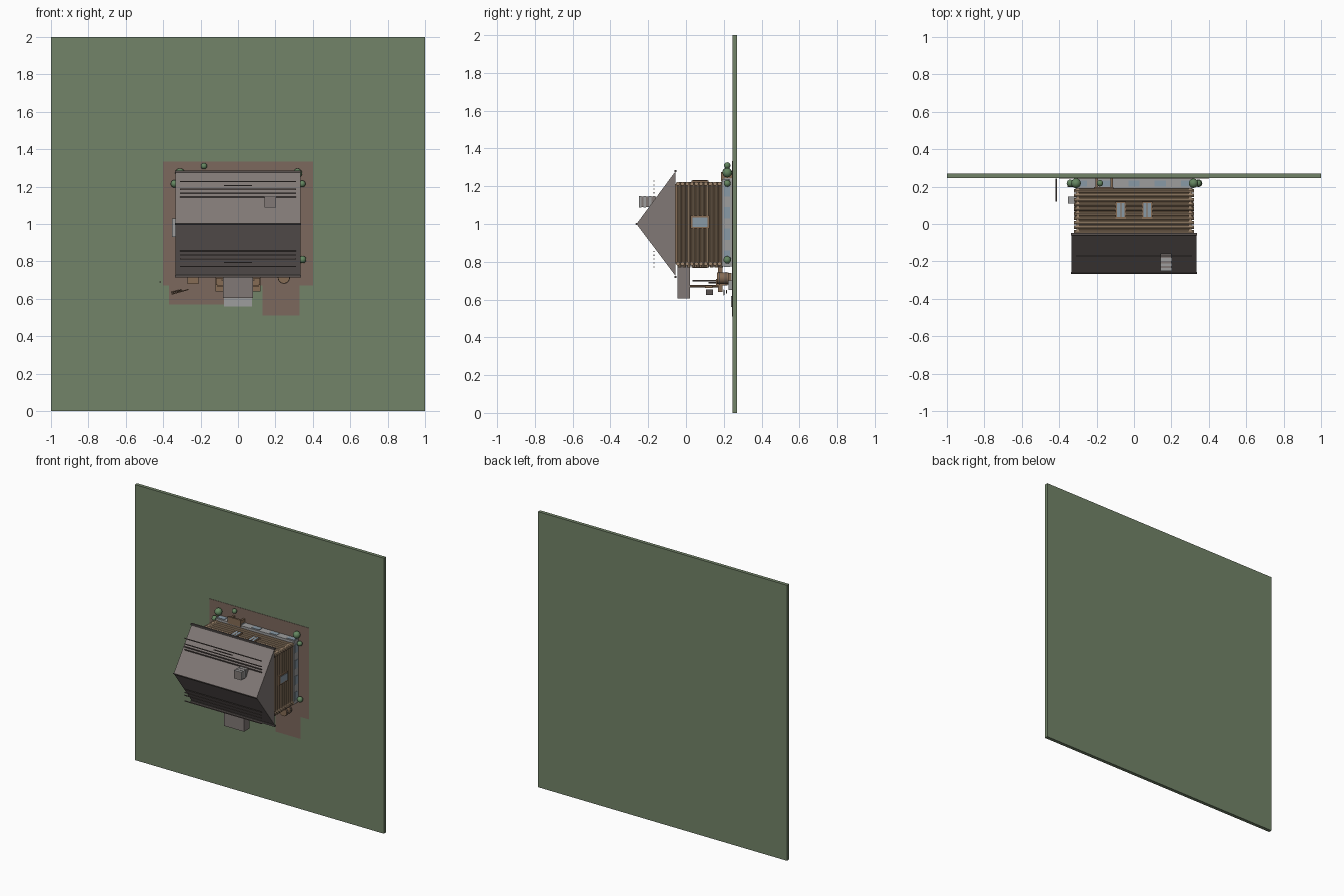
import bpy, math
from mathutils import Vector

if "Cube" in bpy.data.objects:
    bpy.data.objects.remove(bpy.data.objects["Cube"])

COL = dict(grass=(.17, .23, .14), dirt=(.20, .14, .11), roof=(.22, .19, .18), dark=(.10, .085, .08),
           log=(.36, .25, .16), wood=(.24, .15, .09), stone=(.34, .34, .34), glass=(.25, .32, .38),
           leaf=(.13, .24, .12), plank=(.15, .12, .11))
MATS = {}
for key, c in COL.items():
    MATS[key] = bpy.data.materials.new(key)
    MATS[key].diffuse_color = (*c, 1)


def mesh(name, verts, faces, mat):
    me = bpy.data.meshes.new(name)
    me.from_pydata(verts, [], faces)
    me.materials.append(MATS[mat])
    ob = bpy.data.objects.new(name, me)
    bpy.context.collection.objects.link(ob)
    return ob


def box(name, x, y, z, mat):
    v = [(a, b, c) for a in x for b in y for c in z]
    f = [(0, 1, 3, 2), (4, 6, 7, 5), (0, 4, 5, 1), (2, 3, 7, 6), (0, 2, 6, 4), (1, 5, 7, 3)]
    return mesh(name, v, f, mat)


def rod(name, a, b, r, mat, n=10):
    a, b = Vector(a), Vector(b)
    bpy.ops.mesh.primitive_cylinder_add(vertices=n, radius=r, depth=(b - a).length, location=(a + b) / 2)
    ob = bpy.context.object
    ob.rotation_euler = (b - a).to_track_quat('Z', 'Y').to_euler()
    ob.name = name
    ob.data.materials.append(MATS[mat])
    bpy.ops.object.shade_smooth_by_angle()
    return ob


# The cabin stands out of an upright ground plate: its "up" is -y, its porch faces -z
box("ground_plate", (-1, 1), (.245, .27), (0, 2), "grass")
box("yard_dirt", (-.4, .4), (.2425, .246), (.67, 1.333), "dirt")
box("woodyard_dirt", (-.37, -.07), (.243, .246), (.57, .67), "dirt")
box("path_dirt", (.13, .33), (.243, .246), (.51, .67), "dirt")
box("stepping_stone", (-.075, .075), (.238, .246), (.56, .62), "stone")
box("lower_step", (-.075, .075), (.225, .246), (.65, .7), "stone")

# Stone base with raised blocks
box("foundation", (-.315, .315), (.19, .245), (.775, 1.235), "stone")
for i in range(5):
    c = -.21 + i * .14 - .07
    for z in (.773, 1.232):
        box("foundation_block", (c - .03, c + .03), (.2, .232), (z, z + .006), "glass")
for i in range(4):
    c = .83 + i * .115
    for x in (-.318, .312):
        box("foundation_block", (x, x + .006), (.2, .232), (c - .03, c + .03), "glass")

# Crossed log walls around a solid core
box("wall_core", (-.297, .297), (-.055, .19), (.79, 1.212), "wood")
for i in range(10):
    y = .178 - .0245 * i
    for z in (.79, 1.213):
        rod("wall_log", (-.32, y, z), (.32, y, z), .0105, "log")
    for x in (-.3, .3):
        rod("side_log", (x, y + .008, .77), (x, y + .008, 1.222), .0095, "log")

# Gable roof with eave boards, ridge beam and shingle battens
prism = [(x, y, z) for x in (-.333, .333) for y, z in ((-.055, .725), (-.262, 1.0), (-.055, 1.28))]
mesh("roof", prism, [(0, 1, 2), (5, 4, 3), (0, 3, 4, 1), (1, 4, 5, 2), (2, 5, 3, 0)], "roof")
for z in (.72, 1.28):
    box("eave_board", (-.338, .338), (-.062, -.049), (z - .005, z + .006), "dark")
rod("ridge_beam", (-.336, -.262, 1), (.336, -.262, 1), .005, "dark", 6)
for s in (-1, 1):
    for i in range(5):
        z = 1 + s * (.145 + .0205 * i)
        w = .075 if i == 3 else .31
        box("shingle_batten", (-w, w), (-.173, -.168), (z - .003, z + .003), "plank")

# Chimney with stone courses
box("chimney", (.143, .2), (-.25, -.16), (1.09, 1.145), "roof")
for y in (-.25, -.225, -.197):
    box("chimney_course", (.141, .202), (y, y + .014), (1.088, 1.147), "stone")

# Porch: canopy, deck, posts and rails
box("porch_canopy", (-.08, .08), (-.045, .02), (.605, .79), "roof")
box("porch_deck", (-.12, .12), (.17, .192), (.64, .775), "wood")
for s in (-1, 1):
    rod("porch_post", (s * .07, .02, .67), (s * .07, .18, .67), .006, "wood", 8)
    rod("porch_brace", (s * .085, .035, .70), (s * .085, .16, .70), .004, "plank", 6)
    box("porch_rail", sorted((s * .055, s * .11)), (.1, .14), (.662, .674), "wood")
    box("bracket", sorted((s * .08, s * .118)), (.16, .22), (.675, .71), "wood")

# Door and windows with cross bars
box("door", (-.045, .045), (.04, .185), (.774, .79), "plank")
for x in (-.2, .2, -.07, .07):
    for z, front in ((.776, 1), (1.224, 0)):
        if front == (abs(x) > .1):
            w = .045 if front else .028
            box("window_frame", (x - w, x + w), (.03, .12), (z - .005, z + .005), "wood")
            box("window_pane", (x - w + .008, x + w - .008), (.038, .112), (z - .007, z + .007), "glass")
            box("window_bar", (x - .003, x + .003), (.035, .115), (z - .008, z + .008), "wood")
for s in (-1, 1):
    x = s * .309
    box("side_window_frame", (x - .006, x + .006), (.025, .125), (.975, 1.045), "wood")
    box("side_window_pane", (x - .008, x + .008), (.035, .115), (.985, 1.035), "glass")

# Yard items: crate, barrel, signpost, tool, side shelf, bench and lantern
box("crate", (-.27, -.212), (.18, .242), (.68, .74), "wood")
rod("barrel", (.245, .165, .713), (.245, .225, .713), .031, "wood", 16)
for y in (.178, .212):
    rod("barrel_hoop", (.245, y - .003, .713), (.245, y + .003, .713), .033, "dark", 16)
rod("signpost", (-.415, .12, .69), (-.415, .243, .69), .004, "plank", 8)
rod("tool_handle", (-.355, .2, .625), (-.265, .2, .65), .003, "wood", 6)
rod("tool_shaft", (-.355, .215, .635), (-.3, .215, .648), .003, "wood", 6)
box("side_shelf", (-.352, -.29), (.11, .147), (.93, 1.03), "stone")
box("bench_seat", (-.215, -.11), (.186, .199), (1.225, 1.275), "wood")
for x in (-.205, -.125):
    box("bench_leg", (x, x + .012), (.199, .244), (1.24, 1.265), "wood")
box("lantern", (-.02, .02), (.105, .142), (.625, .652), "dark")

# Bushes
for x, z, r in ((-.31, 1.272, .026), (-.34, 1.215, .02), (-.182, 1.31, .017), (.318, 1.272, .025),
                (.343, 1.215, .018), (.345, .81, .02)):
    bpy.ops.mesh.primitive_uv_sphere_add(segments=16, ring_count=10, radius=r, location=(x, .218, z))
    bush = bpy.context.object
    bush.name = "bush"
    bush.data.materials.append(MATS["leaf"])
    bpy.ops.object.shade_smooth_by_angle(angle=math.radians(60))

for m in bpy.data.materials:
    if m.users and not m.is_grease_pencil:
        m.use_nodes = True
        m.node_tree.nodes["Principled BSDF"].inputs["Base Color"].default_value = m.diffuse_color
